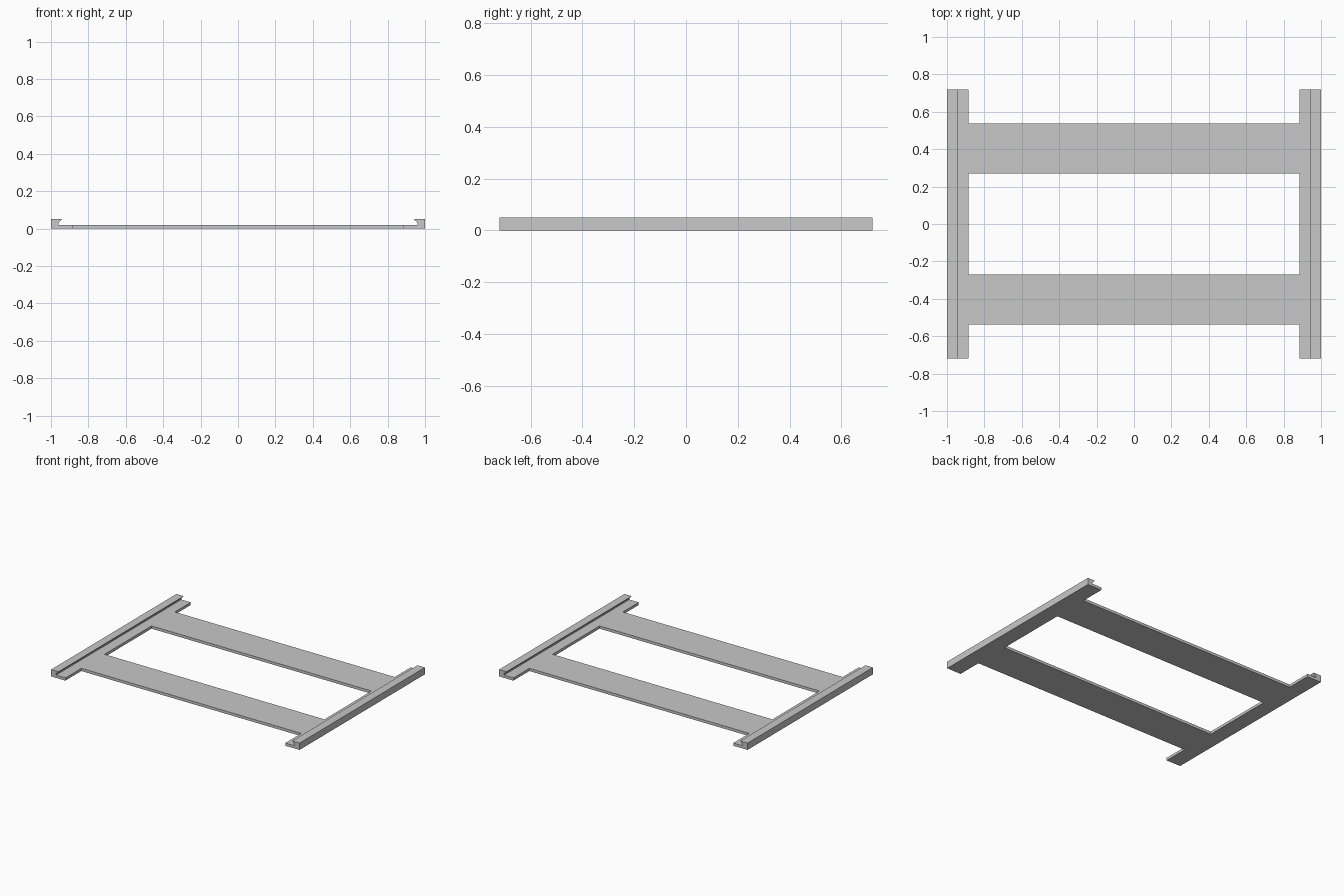
import bpy, bmesh

cube = bpy.data.objects.get("Cube")
if cube:
    bpy.data.objects.remove(cube, do_unlink=True)

# Single grey material
grey = bpy.data.materials.new("plain_grey")
grey.use_nodes = True
colour = (0.58, 0.58, 0.58, 1)
grey.diffuse_color = colour
grey.node_tree.nodes["Principled BSDF"].inputs["Base Color"].default_value = colour

# Rail cross-section (x, z): thin inner flange, tall outer wall with undercut lip
PROFILE = [(0.885, 0.02), (0.885, 0), (1, 0), (1, 0.05),
           (0.94, 0.05), (0.96, 0.03), (0.96, 0.02)]
# Stations along the rails; crossbars fill the second and fourth spans
STATIONS = [-0.72, -0.537, -0.27, 0.27, 0.537, 0.72]
BAR_SPANS = (1, 3)

bm = bmesh.new()
n = len(PROFILE)


def add_rail(side):
    """Sweep the profile along y, leaving the inner edge open at the crossbars."""
    rings = [[bm.verts.new((side * x, y, z)) for x, z in PROFILE] for y in STATIONS]
    for s, (a, b) in enumerate(zip(rings, rings[1:])):
        for i in range(n):
            if i == 0 and s in BAR_SPANS:
                continue
            j = (i + 1) % n
            bm.faces.new((a[i], a[j], b[j], b[i]))
    bm.faces.new(rings[0])
    bm.faces.new(rings[-1])
    return rings


left, right = add_rail(1), add_rail(-1)

# Crossbars joining the two inner flange edges
for s in BAR_SPANS:
    ends = [(r[s][0], r[s][1], r[s + 1][1], r[s + 1][0]) for r in (right, left)]
    for i in range(4):
        j = (i + 1) % 4
        bm.faces.new((ends[0][i], ends[0][j], ends[1][j], ends[1][i]))

bmesh.ops.recalc_face_normals(bm, faces=bm.faces)
mesh = bpy.data.meshes.new("rail_frame")
bm.to_mesh(mesh)
bm.free()
mesh.materials.append(grey)
frame = bpy.data.objects.new("rail_frame", mesh)
bpy.context.collection.objects.link(frame)
